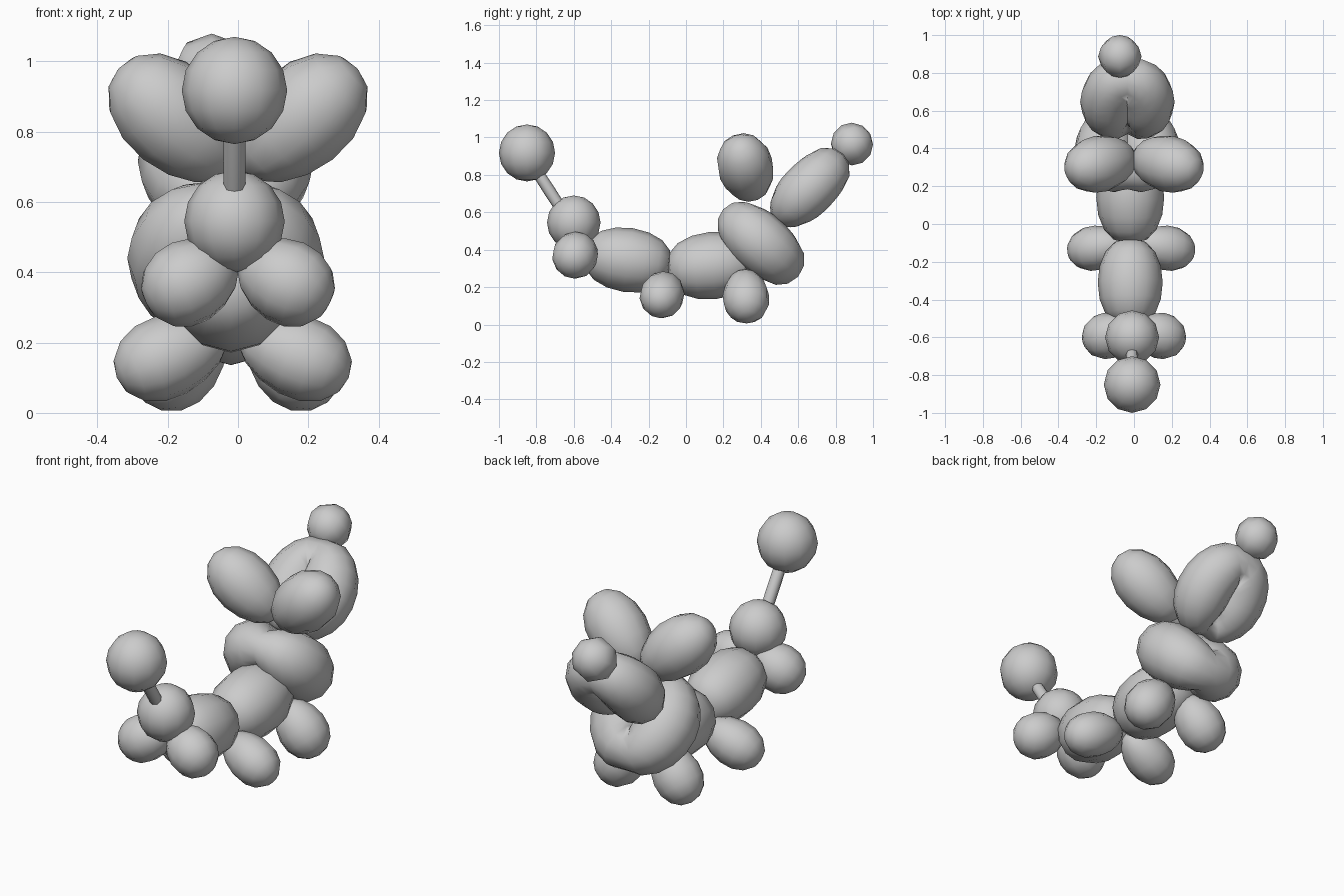
import bpy, bmesh, math
from mathutils import Vector

cube = bpy.data.objects.get("Cube")
if cube:
    bpy.data.objects.remove(cube, do_unlink=True)

grey = bpy.data.materials.new("balloon_grey")
grey.use_nodes = True
colour = (0.6, 0.6, 0.6, 1)
grey.diffuse_color = colour
grey.node_tree.nodes["Principled BSDF"].inputs["Base Color"].default_value = colour


def finish(name, bm):
    bmesh.ops.recalc_face_normals(bm, faces=bm.faces[:])
    for f in bm.faces:
        f.smooth = True
    mesh = bpy.data.meshes.new(name)
    bm.to_mesh(mesh)
    bm.free()
    mesh.materials.append(grey)
    obj = bpy.data.objects.new(name, mesh)
    bpy.context.collection.objects.link(obj)
    return obj


def balloon(name, a, b, r, taper=0.0, blunt=1.0, segs=12, rings=8):
    """Inflated segment from a to b; taper widens the b end, blunt < 1 squares the ends."""
    a, b = Vector(a), Vector(b)
    axis = b - a
    bm = bmesh.new()
    bmesh.ops.create_uvsphere(bm, u_segments=segs, v_segments=rings, radius=1)
    turn = axis.to_track_quat('Z', 'Y')
    for v in bm.verts:
        flat = math.hypot(v.co.x, v.co.y)
        k = r * (1 + taper * v.co.z)
        if flat > 1e-4:
            k *= flat ** (blunt - 1)
        local = Vector((v.co.x * k, v.co.y * k, v.co.z * axis.length / 2))
        v.co = (a + b) / 2 + turn @ local
    return finish(name, bm)


def pair(name, a, b, r, taper, shift=0.0):
    for side, s in (("left", 1), ("right", -1)):
        balloon(f"{side}_{name}", (a[0] * s + shift, a[1], a[2]),
                (b[0] * s + shift, b[1], b[2]), r, taper)


def folded_loop(name, centre, axis, length, width, side_r, pinch_r, bend_r, n=20, m=12):
    """Balloon folded into a closed loop, pinched at its start and thin at its bend."""
    centre, u, x = Vector(centre), Vector(axis).normalized(), Vector((1, 0, 0))
    normal = u.cross(x)
    bm = bmesh.new()
    loops = []
    for i in range(n):
        t = 2 * math.pi * i / n
        c, s = math.cos(t), math.sin(t)
        end_r = pinch_r if c > 0 else bend_r
        r = end_r + (side_r - end_r) * abs(s) ** 0.8
        pos = centre - u * c * length + x * s * width
        out = (-u * c * width + x * s * length).normalized()
        loops.append([bm.verts.new(pos + out * r * math.cos(2 * math.pi * j / m)
                                   + normal * r * math.sin(2 * math.pi * j / m))
                      for j in range(m)])
    for i in range(n):
        p, q = loops[i], loops[(i + 1) % n]
        for j in range(m):
            k = (j + 1) % m
            bm.faces.new((p[j], p[k], q[k], q[j]))
    return finish(name, bm)


# Raised end: ball on a thin uninflated stem, above a round segment
balloon("end_ball", (-0.01, -0.85, 0.765), (-0.01, -0.85, 1.07), 0.15)
balloon("thin_stem", (-0.01, -0.83, 0.87), (-0.01, -0.63, 0.56), 0.032, blunt=0.2, segs=8)
balloon("upper_segment", (-0.01, -0.6, 0.4), (-0.01, -0.6, 0.69), 0.143)

# Body segments
balloon("rear_body", (-0.02, -0.54, 0.38), (-0.02, -0.08, 0.31), 0.172, blunt=0.75)
balloon("front_body", (-0.02, -0.1, 0.29), (-0.02, 0.38, 0.34), 0.18, blunt=0.75)

# Three pairs of small bulbs, fatter at the outer end
pair("upper_bulb", (0.01, -0.56, 0.44), (0.26, -0.62, 0.31), 0.122, 0.1)
pair("middle_bulb", (0.02, -0.1, 0.23), (0.33, -0.15, 0.1), 0.118, 0.15, -0.015)
pair("lower_bulb", (0.06, 0.31, 0.28), (0.26, 0.33, 0.03), 0.125, 0.12, -0.005)

# Folded loops for the neck and head
folded_loop("neck_loop", (-0.035, 0.395, 0.44), (0, 0.39, -0.35),
            0.165, 0.12, 0.16, 0.09, 0.11)
folded_loop("head_loop", (-0.035, 0.645, 0.715), (0, 0.34, 0.34),
            0.17, 0.105, 0.145, 0.05, 0.11)

# Ears and the small tip ball
pair("ear", (0.01, 0.36, 0.69), (0.34, 0.28, 0.98), 0.15, 0.08)
balloon("tip_ball", (-0.075, 0.79, 0.91), (-0.075, 0.985, 1.02), 0.115, segs=8, rings=6)
